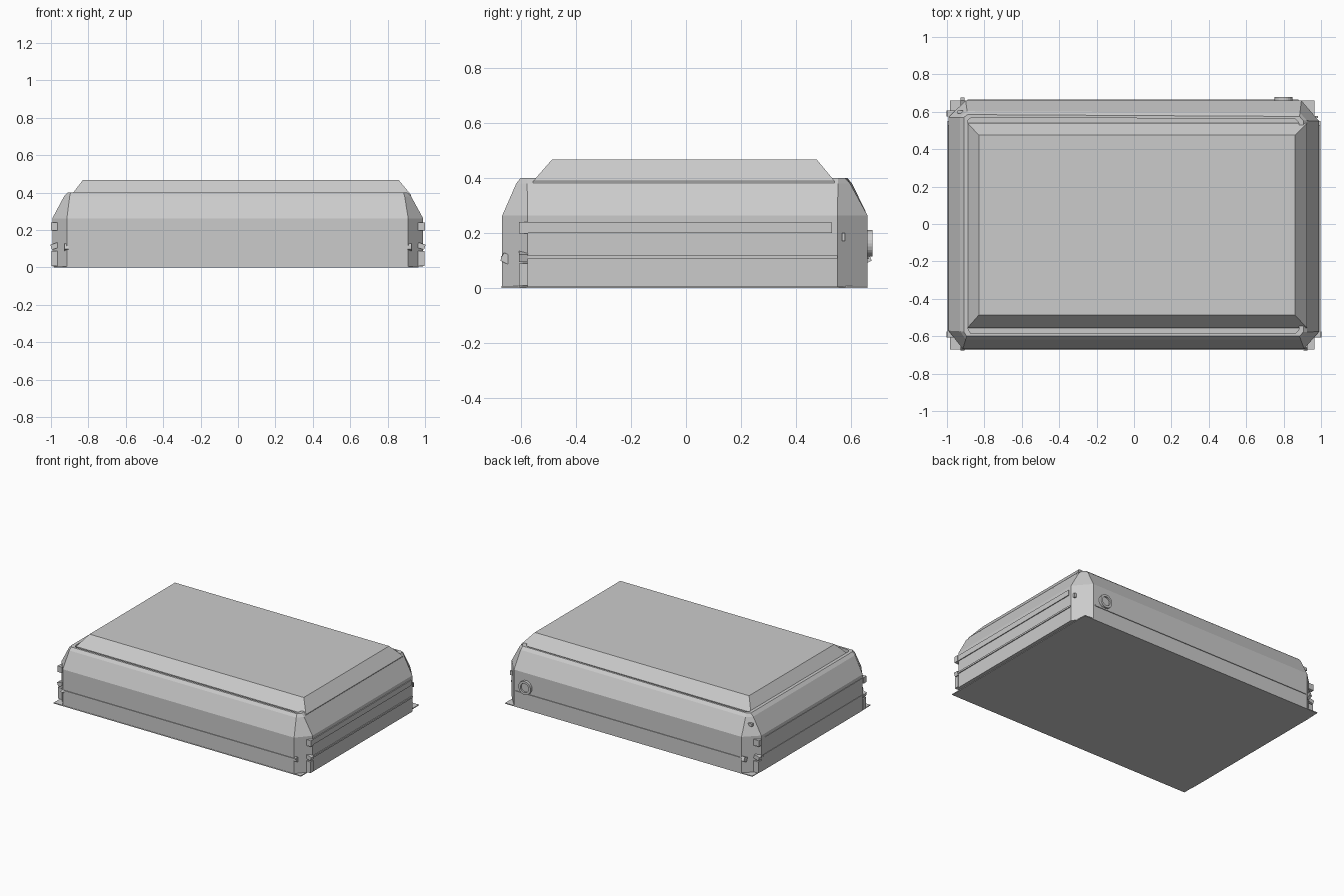
import bpy, bmesh, math
from mathutils import Vector, Matrix

if "Cube" in bpy.data.objects:
    bpy.data.objects.remove(bpy.data.objects["Cube"])


def finish(name, bm):
    bmesh.ops.recalc_face_normals(bm, faces=bm.faces)
    me = bpy.data.meshes.new(name)
    bm.to_mesh(me)
    bm.free()
    ob = bpy.data.objects.new(name, me)
    bpy.context.collection.objects.link(ob)
    return ob


def loft(name, rings):
    """Skin a stack of equal-sized rings and cap both ends."""
    bm = bmesh.new()
    loops = [[bm.verts.new(p) for p in r] for r in rings]
    n = len(loops[0])
    for a, b in zip(loops, loops[1:]):
        for i in range(n):
            j = (i + 1) % n
            bm.faces.new((a[i], a[j], b[j], b[i]))
    bm.faces.new(loops[0])
    bm.faces.new(loops[-1])
    return finish(name, bm)


def box(name, x, y, z, rot=None):
    """Box from (min, max) pairs, optionally turned as (angle, axis)."""
    bm = bmesh.new()
    bmesh.ops.create_cube(bm, size=1)
    m = Matrix.Diagonal((abs(x[1] - x[0]), abs(y[1] - y[0]), abs(z[1] - z[0]), 1))
    if rot:
        m = Matrix.Rotation(rot[0], 4, rot[1]) @ m
    c = Vector((sum(x) / 2, sum(y) / 2, sum(z) / 2))
    bm.transform(Matrix.Translation(c) @ m)
    return finish(name, bm)


def rect(x0, x1, y0, y1, z):
    return [(x0, y0, z), (x1, y0, z), (x1, y1, z), (x0, y1, z)]


# Body shell: octagonal footprint, upright walls, sloping shoulder, sunken rim
low = [(-.915, -.668), (.91, -.668), (.99, -.575), (.99, .55),
       (.895, .66), (-.9, .66), (-.993, .57), (-.993, -.57)]
top = [(-.895, -.60), (.885, -.60), (.905, -.578), (.905, .553),
       (.885, .575), (-.89, .585), (-.91, .57), (-.91, -.575)]


def ring(t, z, inset=1.0):
    return [((a[0] + (b[0] - a[0]) * t) * inset, (a[1] + (b[1] - a[1]) * t) * inset, z)
            for a, b in zip(low, top)]


loft("body_shell", [ring(0, .004), ring(0, .262), ring(.76, .38), ring(1, .4),
                    ring(1, .4, .975), ring(1, .365, .975)])

# Base plate with square corners
box("base_plate", (-.985, .965), (-.67, .66), (0, .006))

# Lid: short skirt, bevelled edge and flat top
loft("lid", [rect(-.89, .925, -.555, .54, .377), rect(-.89, .925, -.555, .54, .388),
             rect(-.83, .86, -.487, .475, .466)])

# Trim ridges round the walls
box("front_trim", (-.905, .925), (-.673, -.66), (.104, .116))
box("back_trim", (-.89, .88), (.65, .665), (.104, .116))
for side, s in (("right", 1), ("left", -1)):
    box(side + "_lower_trim", (s * .98, s * .996), (-.6, .55), (.106, .118))
    box(side + "_band", (s * .98, s * .996), (-.6, .53), (.199, .238))

# Corner clasps: upper tab, lower bracket, trim end and tilted latch
for name, sx, sy in (("front_right", 1, -1), ("front_left", -1, -1), ("back_left", -1, 1)):
    y = (sy * .606, sy * .574)
    box(name + "_upper_tab", (sx * .955, sx), y, (.197, .24))
    box(name + "_lower_bracket", (sx * .95, sx * .996), y, (.008, .088))
    box(name + "_trim_end", (sx * .96, sx), y, (.1, .128), (sx * .3, 'Y'))
    box(name + "_latch", (sx * .905, sx * .928), (sy * .67, sy * .635), (.09, .122),
        (-sy * -.45, 'X'))

# Small fittings on the back corner faces
box("back_right_tab", (.955, .985), (.566, .578), (.17, .2))
box("back_left_slot", (-.945, -.915), (.59, .606), (.325, .345))

# Round port on the back: ring wall with a sunken face
port = [(.048, .65), (.048, .678), (.032, .678), (.032, .667)]
loft("round_port", [[(.80 + r * math.cos(k * math.tau / 24), y,
                      .162 + r * math.sin(k * math.tau / 24)) for k in range(24)]
                    for r, y in port])
